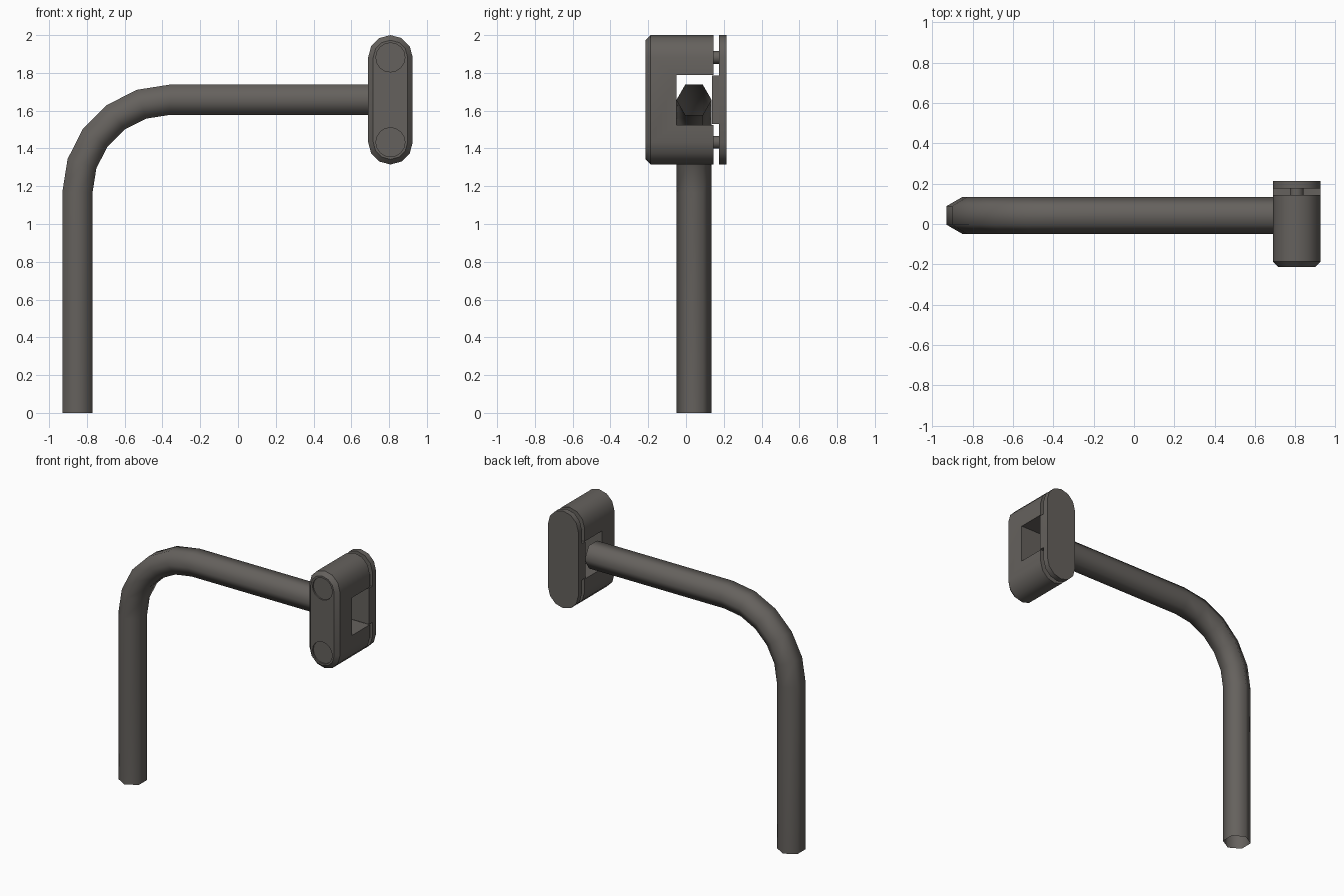
import bpy, bmesh, math
from mathutils import Vector

if "Cube" in bpy.data.objects:
    bpy.data.objects.remove(bpy.data.objects["Cube"])

metal = bpy.data.materials.new("dark warm grey metal")
metal.diffuse_color = (0.13, 0.12, 0.11, 1)
metal.use_nodes = True
metal.node_tree.nodes["Principled BSDF"].inputs["Base Color"].default_value = metal.diffuse_color

CX, R = 0.807, 0.118          # clamp centre and half width
Z_LOW, Z_HIGH = 1.433, 1.882  # centres of the rounded clamp ends


def loft(name, rings, cap=True, angle=40):
    """Join rings of points into a skin, optionally capped."""
    bm = bmesh.new()
    loops = [[bm.verts.new(p) for p in ring] for ring in rings]
    n = len(loops[0])
    for a, b in zip(loops, loops[1:]):
        for i in range(n):
            j = (i + 1) % n
            bm.faces.new((a[i], a[j], b[j], b[i]))
    if cap:
        bm.faces.new(loops[0][::-1])
        bm.faces.new(loops[-1])
    bmesh.ops.recalc_face_normals(bm, faces=bm.faces)
    mesh = bpy.data.meshes.new(name)
    bm.to_mesh(mesh)
    bm.free()
    obj = bpy.data.objects.new(name, mesh)
    bpy.context.collection.objects.link(obj)
    mesh.materials.append(metal)
    smooth(obj, angle)
    return obj


def smooth(obj, angle):
    bpy.ops.object.select_all(action='DESELECT')
    obj.select_set(True)
    bpy.context.view_layer.objects.active = obj
    bpy.ops.object.shade_smooth_by_angle(angle=math.radians(angle))


def stadium(y, inset=0.0):
    """Upright slot outline with six segments on each rounded end."""
    pts = []
    for start, z in ((0, Z_HIGH), (180, Z_LOW)):
        for k in range(7):
            t = math.radians(start + 30 * k)
            pts.append((CX + (R - inset) * math.cos(t), y, z + (R - inset) * math.sin(t)))
    return pts


def circle(y, z, r, n=16):
    return [(CX + r * math.cos(2 * math.pi * k / n), y, z + r * math.sin(2 * math.pi * k / n))
            for k in range(n)]


def box(name, x0, x1, y0, y1, z0, z1):
    return loft(name, [[(x0, y, z0), (x1, y, z0), (x1, y, z1), (x0, y, z1)] for y in (y0, y1)])


def cut(obj, cutter):
    mod = obj.modifiers.new("cut", 'BOOLEAN')
    mod.operation, mod.solver, mod.object = 'DIFFERENCE', 'EXACT', cutter
    bpy.context.view_layer.objects.active = obj
    bpy.ops.object.modifier_apply(modifier=mod.name)
    bpy.data.objects.remove(cutter)


# Bent hexagonal tube, open at both ends
path = [(-0.85, 0.0, 0)]
for k in range(6):
    t = math.radians(18 * k)
    path.append((-0.36 - 0.49 * math.cos(t), 1.168 + 0.49 * math.sin(t), t))
path.append((0.695, 1.658, math.pi / 2))
rings = []
for x, z, t in path:
    out = Vector((-math.cos(t), 0, math.sin(t)))
    rings.append([Vector((x, 0.0425, z)) + out * (0.0925 * math.sin(math.pi * k / 3))
                  + Vector((0, 0.0925 * math.cos(math.pi * k / 3), 0)) for k in range(6)])
loft("bent_tube", rings, cap=False, angle=75)

# Clamp body: chamfered front, channel open to the back, round bolt recesses
body = loft("clamp_body", [stadium(-0.214, 0.027), stadium(-0.187), stadium(0.145)])
cut(body, box("channel_cutter", 0.6, 1.0, -0.05, 0.3, 1.525, 1.79))
for z in (Z_LOW, Z_HIGH):
    cut(body, loft("recess_cutter", [circle(-0.3, z, 0.077), circle(-0.204, z, 0.077)]))
smooth(body, 40)

# Back plate with the raised pad that closes the channel
loft("back_plate", [stadium(0.175), stadium(0.214)])
box("plate_pad", CX - R, CX + R, 0.137, 0.176, 1.53, 1.785)

# Bolts bridging the gap between body and plate
for name, z in (("lower_bolt", Z_LOW), ("upper_bolt", Z_HIGH)):
    loft(name, [circle(0.14, z, 0.034), circle(0.18, z, 0.034)])
